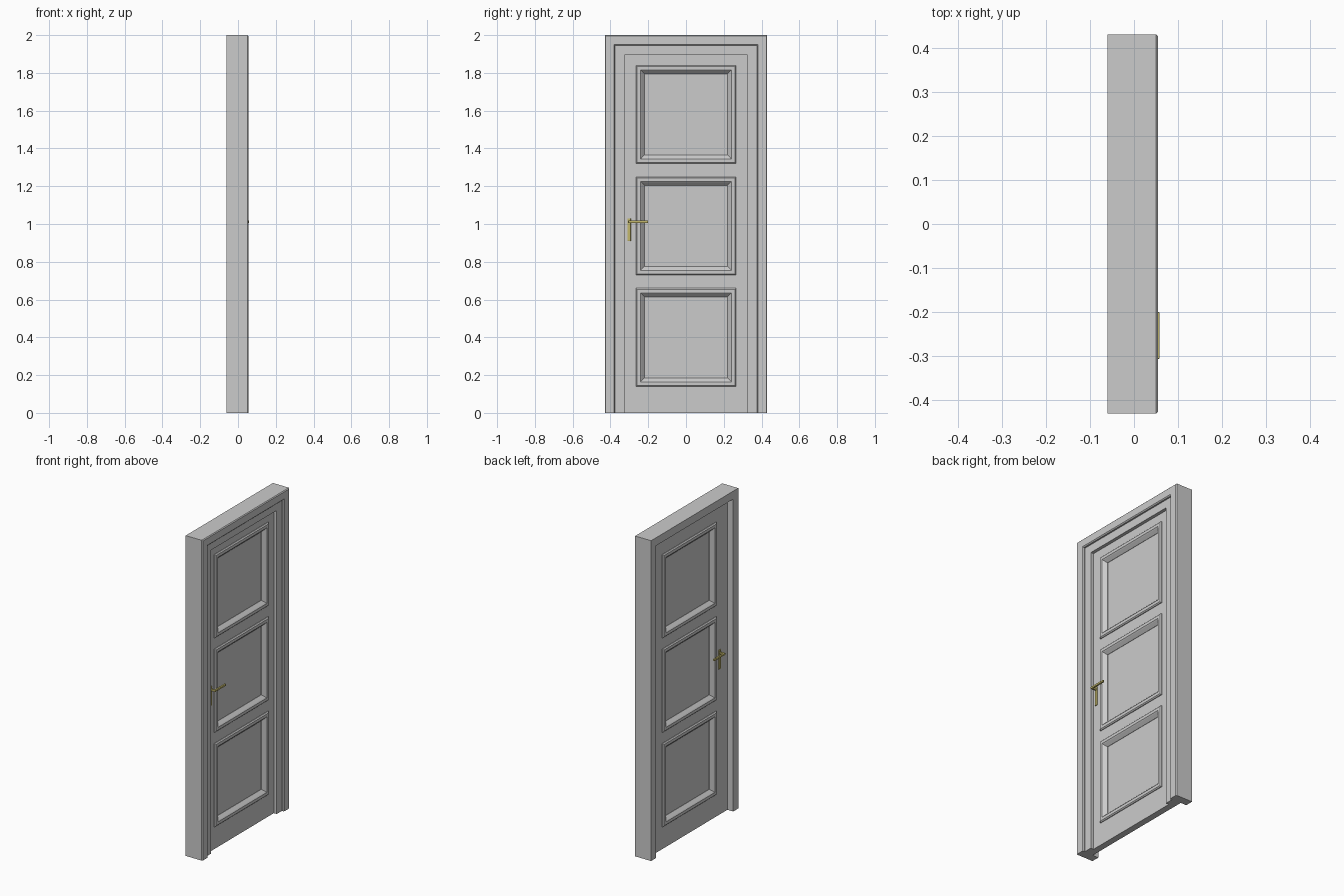
import bpy, bmesh

if "Cube" in bpy.data.objects:
    bpy.data.objects.remove(bpy.data.objects["Cube"])

brass = bpy.data.materials.new("brass")
brass.diffuse_color = (0.55, 0.48, 0.15, 1)
brass.use_nodes = True
brass.node_tree.nodes["Principled BSDF"].inputs["Base Color"].default_value = brass.diffuse_color


def finish(name, bm, mat=None):
    bmesh.ops.recalc_face_normals(bm, faces=bm.faces)
    mesh = bpy.data.meshes.new(name)
    bm.to_mesh(mesh)
    bm.free()
    ob = bpy.data.objects.new(name, mesh)
    bpy.context.collection.objects.link(ob)
    if mat:
        mesh.materials.append(mat)
    return ob


def box(name, x, y, z, mat=None, bevel=0):
    bm = bmesh.new()
    bmesh.ops.create_cube(bm, size=1)
    for v in bm.verts:
        v.co = [a[0] + (c + 0.5) * (a[1] - a[0]) for a, c in zip((x, y, z), v.co)]
    ob = finish(name, bm, mat)
    if bevel:
        m = ob.modifiers.new("bevel", "BEVEL")
        m.width, m.segments = bevel, 2
    return ob


def mitred(name, profile, hy, z0, z1, ring):
    """Run a profile of (inset, x) points round a rectangle, or up and over it."""
    bm = bmesh.new()
    loops = []
    for sy, top in ((-1, 0), (-1, 1), (1, 1), (1, 0)):
        loop = []
        for o, x in profile:
            z = z1 - o if top else (z0 + o if ring else z0)
            loop.append(bm.verts.new((x, sy * (hy - o), z)))
        loops.append(loop)
    n = len(profile)
    for i in range(4 if ring else 3):
        a, b = loops[i], loops[(i + 1) % 4]
        for j in range(n):
            k = (j + 1) % n
            bm.faces.new((a[j], a[k], b[k], b[j]))
    if not ring:
        bm.faces.new(loops[0])
        bm.faces.new(loops[3])
    return finish(name, bm)


# Frame: rebated jambs and head with a stepped, chamfered front
mitred("door_frame", [(0, -0.06), (0.05, -0.06), (0.05, 0.02), (0.105, 0.02),
                      (0.105, 0.04), (0.055, 0.04), (0.055, 0.049), (0.049, 0.055),
                      (0.005, 0.055), (0, 0.05)], 0.43, 0, 2, False)

# Door leaf: stiles and rails round three panels
PANELS = [(0.14, 0.66), (0.73, 1.25), (1.32, 1.84)]
LEAF = (-0.02, 0.02)
for name, y in (("lock_stile", (-0.38, -0.25)), ("hinge_stile", (0.25, 0.38))):
    box(name, LEAF, y, (0, 1.95))
edges = [0] + [e for p in PANELS for e in (p[0] + 0.015, p[1] - 0.015)] + [1.95]
for i in range(0, len(edges), 2):
    box(f"rail_{i // 2}", LEAF, (-0.25, 0.25), edges[i:i + 2])

# Recessed panels with raised mouldings on both faces
for i, (z0, z1) in enumerate(PANELS):
    box(f"panel_{i}", (-0.006, 0.006), (-0.25, 0.25), (z0 + 0.015, z1 - 0.015))
    for side, s in (("front", 1), ("back", -1)):
        prof = [(0, 0.018), (0, 0.024), (0.006, 0.03), (0.024, 0.03), (0.03, 0.025),
                (0.046, 0.008), (0.046, 0.004), (0.015, 0.004)]
        mitred(f"moulding_{side}_{i}", [(o, s * x) for o, x in prof], 0.265, z0, z1, True)

# Handles: plate, spindle and lever on each face
for side, s in (("front", 1), ("back", -1)):
    def span(a, b):
        return tuple(sorted((s * a, s * b)))
    box(f"handle_plate_{side}", span(0.018, 0.025), (-0.31, -0.292), (0.91, 1.03), brass, 0.002)
    box(f"handle_spindle_{side}", span(0.02, 0.057), (-0.306, -0.296), (1.006, 1.018), brass, 0.002)
    box(f"handle_lever_{side}", span(0.047, 0.058), (-0.306, -0.2), (1.006, 1.018), brass, 0.002)
